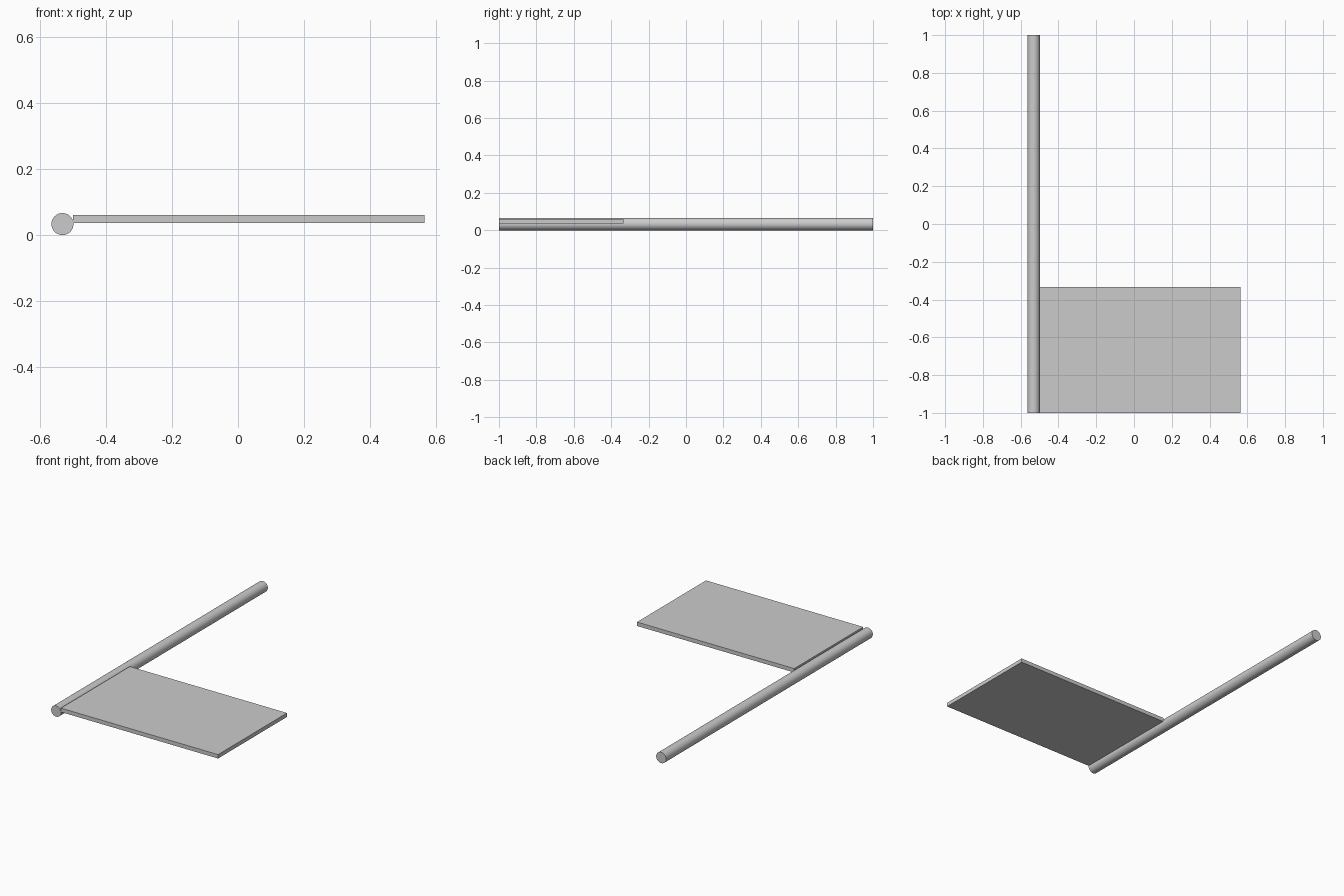
import bpy
import math

if "Cube" in bpy.data.objects:
    bpy.data.objects.remove(bpy.data.objects["Cube"])

R = 0.0333          # pole radius
HALF_W = 0.565      # half of the overall width

# Pole lying along y
bpy.ops.mesh.primitive_cylinder_add(
    vertices=64, radius=R, depth=2.0,
    location=(-HALF_W + R, 0, R), rotation=(math.pi / 2, 0, 0))
pole = bpy.context.object
pole.name = "flag_pole"
bpy.ops.object.shade_smooth_by_angle(angle=math.radians(30))

# Flat flag panel touching the pole at its front end
x0, x1 = -HALF_W + 2 * R - 0.001, HALF_W
y0, y1 = -1.0, -0.333
z0, z1 = 0.037, 0.061
bpy.ops.mesh.primitive_cube_add(
    size=1, location=((x0 + x1) / 2, (y0 + y1) / 2, (z0 + z1) / 2))
panel = bpy.context.object
panel.name = "flag_panel"
panel.scale = (x1 - x0, y1 - y0, z1 - z0)
bpy.ops.object.transform_apply(location=False, rotation=False, scale=True)
